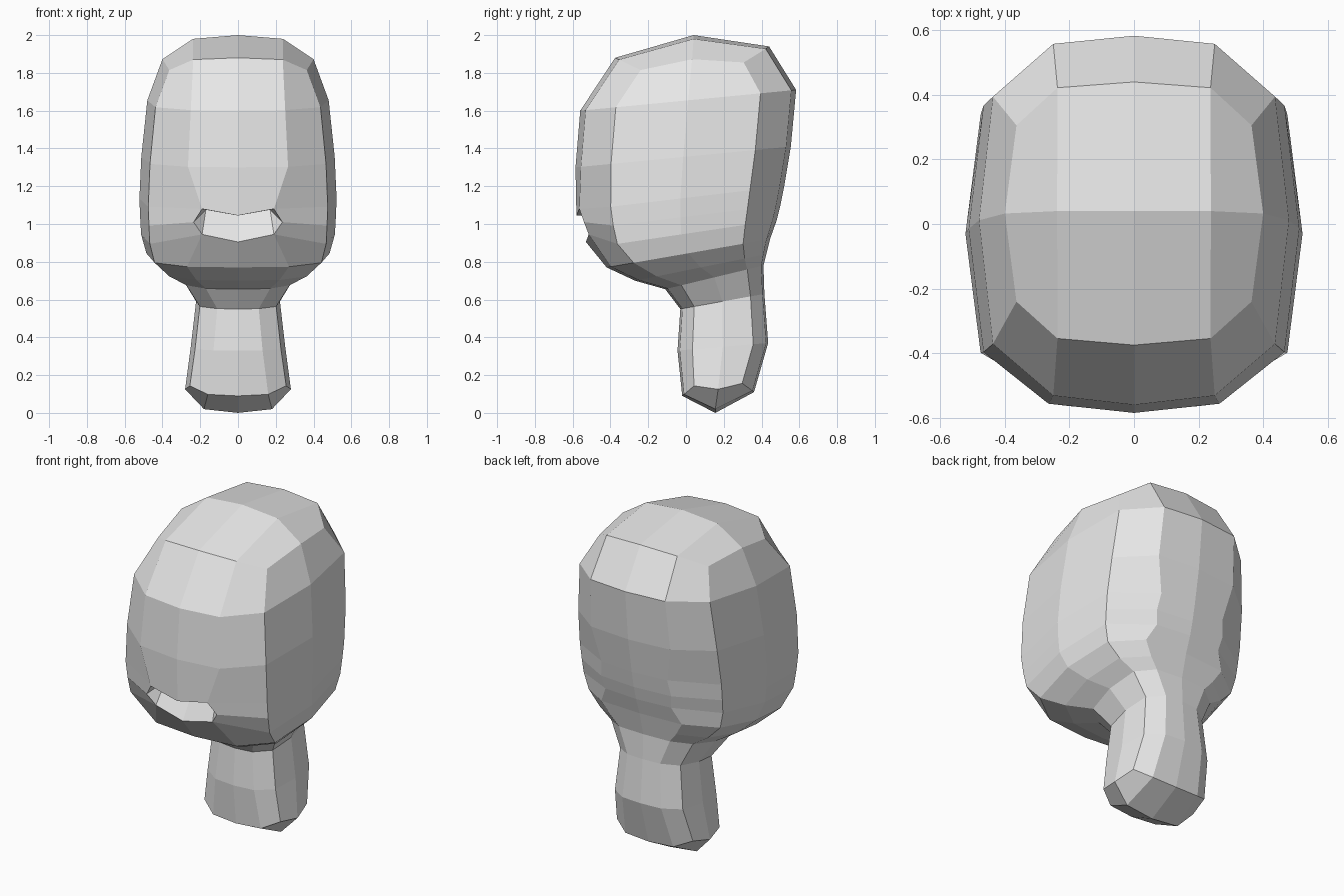
import bpy, bmesh
from mathutils import Vector

if "Cube" in bpy.data.objects:
    bpy.data.objects.remove(bpy.data.objects["Cube"])

# Cross-sections, bottom to top:
# side half-width, inner column x, front y, front z, back y, back z, corner lift
RINGS = [
    (0.28, 0.16, -0.02, 0.09, 0.36, 0.11, 0.05),     # neck base
    (0.25, 0.13, -0.045, 0.33, 0.435, 0.37, 0.0),
    (0.222, 0.11, -0.03, 0.55, 0.415, 0.63, 0.0),    # neck top
    (0.30, 0.17, -0.11, 0.655, 0.41, 0.78, 0.0),     # under jaw
    (0.40, 0.22, -0.27, 0.70, 0.425, 0.84, 0.0),
    (0.485, 0.27, -0.42, 0.77, 0.445, 0.92, 0.0),    # chin
    (0.513, 0.22, -0.53, 0.87, 0.48, 1.02, 0.0),     # lower lip
    (0.518, 0.235, -0.56, 0.97, 0.50, 1.10, 0.0),    # mouth corner
    (0.522, 0.22, -0.58, 1.07, 0.52, 1.20, 0.0),     # upper lip
    (0.512, 0.265, -0.585, 1.30, 0.555, 1.41, 0.0),
    (0.48, 0.25, -0.56, 1.60, 0.583, 1.71, 0.0),     # brow
    (0.40, 0.237, -0.375, 1.88, 0.44, 1.94, -0.075), # crown edge
]
LOWER, CORNER, UPPER = 6, 7, 8


def half_ring(bm, w, x1, yf, zf, yb, zb, lift):
    """Seven points from front centre round one side to back centre."""
    shape = [(0, 0, 0), (x1, 0.025, 0.15), (0.91 * w, 0.165, 1), (w, 0.5, 0.5),
             (0.91 * w, 0.835, 1), (x1, 0.978, 0.15), (0, 1, 0)]
    return [bm.verts.new((x, yf + t * (yb - yf), zf + t * (zb - zf) + k * lift))
            for x, t, k in shape]


def cap(bm, r, centre, side):
    """Close an end with a grid of four faces on this half."""
    c, s = bm.verts.new(centre), bm.verts.new(side)
    for f in ((r[0], r[1], s, c), (r[1], r[2], r[3], s),
              (r[3], r[4], r[5], s), (s, r[5], r[6], c)):
        bm.faces.new(f)


bm = bmesh.new()
rings = [half_ring(bm, *r) for r in RINGS]

# Mouth outline and recess
low, mid, up = rings[LOWER], rings[CORNER], rings[UPPER]
low[0].co = (0, -0.53, 0.905)
low[1].co = (0.19, -0.515, 0.945)
mid[0].co = (0, -0.44, 1.045)
mid[1].co = (0.235, -0.54, 1.01)
up[0].co = (0, -0.58, 1.045)
up[1].co = (0.19, -0.565, 1.08)
deep = bm.verts.new((0.17, -0.45, 1.075))
for f in ((up[0], up[1], deep, mid[0]), (up[1], mid[1], deep),
          (mid[1], low[1], deep), (low[1], low[0], mid[0], deep)):
    bm.faces.new(f)

# Skin between the rings, leaving the mouth open
for i, (a, b) in enumerate(zip(rings, rings[1:])):
    for j in range(6):
        if not (j == 0 and i in (LOWER, CORNER)):
            bm.faces.new((a[j], a[j + 1], b[j + 1], b[j]))

# Neck underside and crown
cap(bm, rings[0], (0, 0.155, 0.0), (0.18, 0.155, 0.02))
cap(bm, rings[-1], (0, 0.04, 2.0), (0.238, 0.04, 1.98))

# Mirror to the other side
bmesh.ops.mirror(bm, geom=bm.verts[:] + bm.edges[:] + bm.faces[:],
                 axis='X', merge_dist=0.0005)
bmesh.ops.remove_doubles(bm, verts=bm.verts[:], dist=0.0005)
bmesh.ops.recalc_face_normals(bm, faces=bm.faces[:])

mesh = bpy.data.meshes.new("head")
bm.to_mesh(mesh)
bm.free()
head = bpy.data.objects.new("head", mesh)
bpy.context.collection.objects.link(head)

grey = bpy.data.materials.new("plain grey")
grey.diffuse_color = (0.8, 0.8, 0.8, 1)
grey.use_nodes = True
grey.node_tree.nodes["Principled BSDF"].inputs["Base Color"].default_value = grey.diffuse_color
mesh.materials.append(grey)
